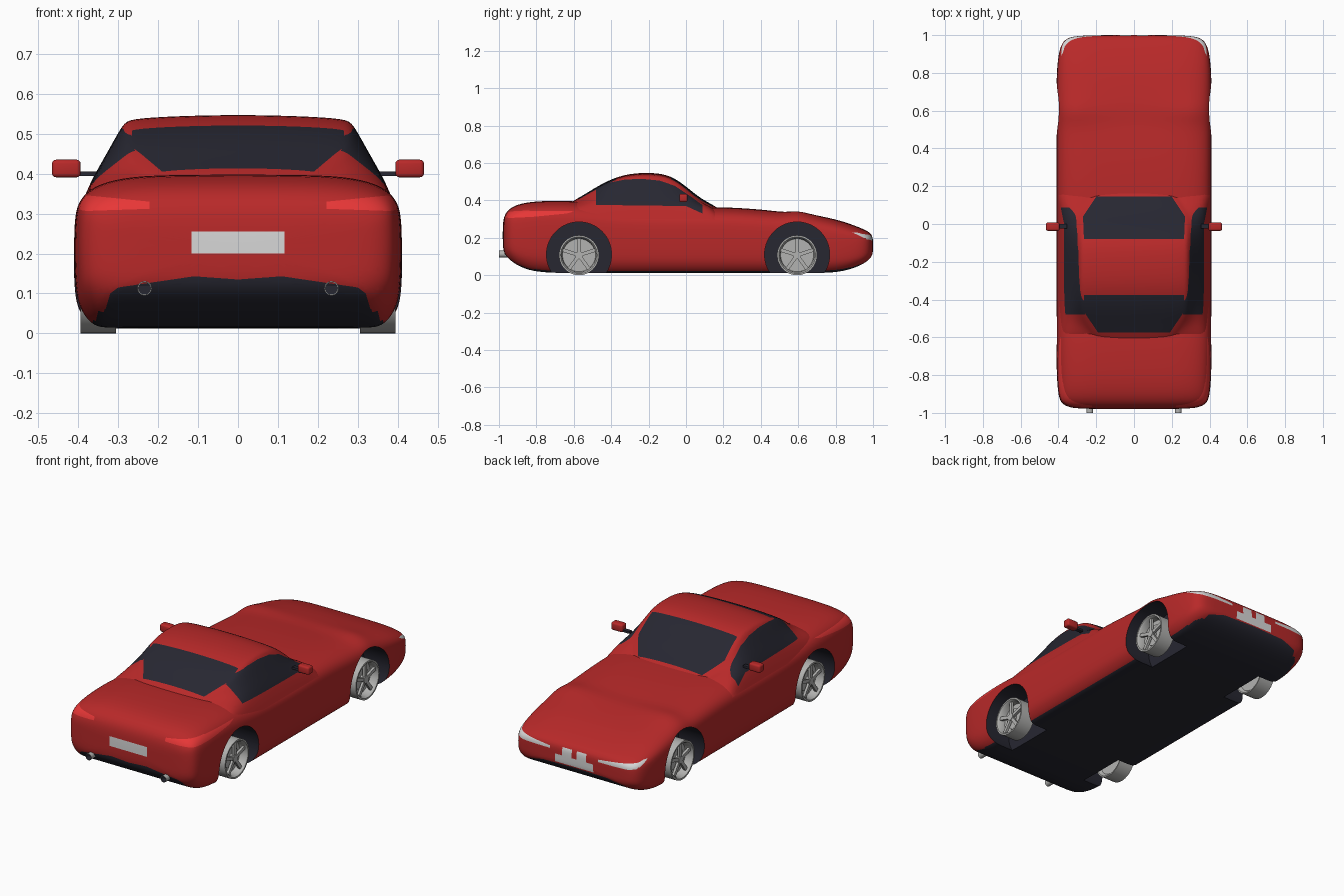
import bpy, bmesh, math
from mathutils import Vector, Matrix

cube = bpy.data.objects.get("Cube")
if cube:
    bpy.data.objects.remove(cube)

PALETTE = {"body red": (.48, .022, .022), "lamp red": (.85, .04, .04),
           "dark glass and trim": (.02, .02, .031), "plate white": (.68, .68, .68),
           "wheel metal": (.45, .45, .44)}
RED, LAMP, DARK, WHITE, METAL = range(5)
MATS = []
for name, rgb in PALETTE.items():
    m = bpy.data.materials.new(name)
    m.use_nodes = True
    m.diffuse_color = (*rgb, 1)
    m.node_tree.nodes["Principled BSDF"].inputs["Base Color"].default_value = (*rgb, 1)
    MATS.append(m)


def make(name, bm, mat=None):
    bmesh.ops.recalc_face_normals(bm, faces=bm.faces)
    if mat is not None:
        for f in bm.faces:
            f.material_index = mat
    me = bpy.data.meshes.new(name)
    bm.to_mesh(me)
    bm.free()
    for m in MATS:
        me.materials.append(m)
    ob = bpy.data.objects.new(name, me)
    bpy.context.collection.objects.link(ob)
    return ob


def activate(ob):
    bpy.ops.object.select_all(action='DESELECT')
    ob.select_set(True)
    bpy.context.view_layer.objects.active = ob


def smooth(ob, angle=35):
    activate(ob)
    bpy.ops.object.shade_smooth_by_angle(angle=math.radians(angle))


def apply(ob, kind, **props):
    mod = ob.modifiers.new(kind, kind)
    for k, v in props.items():
        setattr(mod, k, v)
    activate(ob)
    bpy.ops.object.modifier_apply(modifier=mod.name)


def loft(bm, rings, closed, caps=False):
    rows = [[bm.verts.new(p) for p in r] for r in rings]
    n = len(rows[0])
    for a, b in zip(rows, rows[1:]):
        for i in range(n if closed else n - 1):
            j = (i + 1) % n
            bm.faces.new((a[i], a[j], b[j], b[i]))
    if caps:
        bm.faces.new(rows[0])
        bm.faces.new(rows[-1])


def cylinder(bm, r, x0, x1, at=(0, 0), seg=32):
    mat = Matrix.Translation(((x0 + x1) / 2, *at)) @ Matrix.Rotation(math.pi / 2, 4, 'Y')
    return bmesh.ops.create_cone(bm, cap_ends=True, segments=seg, radius1=r, radius2=r,
                                 depth=abs(x1 - x0), matrix=mat)["verts"]


def inside(p, poly):
    hit = False
    for (ax, ay), (bx, by) in zip(poly, poly[1:] + poly[:1]):
        if (ay > p[1]) != (by > p[1]) and p[0] < (bx - ax) * (p[1] - ay) / (by - ay) + ax:
            hit = not hit
    return hit


def paint(bm, axis, poly, mat, test):
    """Cut a polygon, projected along an axis, into the surface and colour it."""
    u, v = [i for i in range(3) if i != axis]
    lo = [min(p[k] for p in poly) - .05 for k in (0, 1)]
    hi = [max(p[k] for p in poly) + .05 for k in (0, 1)]

    def region():
        bm.normal_update()
        found = []
        for f in bm.faces:
            c = f.calc_center_median()
            if lo[0] < c[u] < hi[0] and lo[1] < c[v] < hi[1] and test(c, f.normal):
                found.append((f, c))
        return found

    for a, b in zip(poly, poly[1:] + poly[:1]):
        faces = [f for f, c in region()]
        geom = faces + list({e for f in faces for e in f.edges}) + list({w for f in faces for w in f.verts})
        co, no = Vector(), Vector()
        co[u], co[v] = a
        no[u], no[v] = a[1] - b[1], b[0] - a[0]
        bmesh.ops.bisect_plane(bm, geom=geom, plane_co=co, plane_no=no.normalized(), dist=1e-5)
    for f, c in region():
        if inside((c[u], c[v]), poly):
            f.material_index = mat


def both(poly):
    return poly, [(-a, b) for a, b in poly]


def mirrored(poly):
    return poly + [(-a, b) for a, b in reversed(poly)]


# Body shell: rounded sections (y, half width, top, bottom)
SECTIONS = [(-.98, .12, .24, .19), (-.978, .3, .29, .14), (-.968, .355, .327, .11),
            (-.945, .39, .356, .085), (-.9, .402, .38, .05), (-.82, .409, .395, .02),
            (-.7, .412, .399, .012), (-.57, .412, .397, .012), (-.4, .412, .37, .012),
            (-.1, .412, .362, .012), (.13, .412, .366, .012), (.3, .412, .36, .012),
            (.45, .412, .347, .012), (.53, .412, .335, .012), (.6, .412, .334, .012),
            (.68, .412, .323, .012), (.8, .41, .3, .014), (.88, .403, .274, .032),
            (.945, .39, .249, .058), (.982, .362, .23, .085), (.998, .31, .208, .11),
            (1, .12, .175, .14)]


def section(y, w, top, bottom, n=36):
    mid, ring = (top + bottom) / 2, []
    for i in range(n):
        c, s = math.cos(math.tau * i / n), math.sin(math.tau * i / n)
        e = .45 if s > 0 else .5
        x = math.copysign(w * abs(c) ** e, c)
        lift = abs(s) ** e
        if s > 0:
            bump = .024 * math.exp(-((y - .6) / .07) ** 2) * min(1, abs(x) / .3) ** 2
            z = mid + lift * (top - mid + bump)
        else:
            z = max(bottom, mid - lift * (mid - bottom) * 1.22)
        ring.append((x, y, z))
    return ring


bm = bmesh.new()
loft(bm, [section(*s) for s in SECTIONS], True, caps=True)
body = make("body_shell", bm, RED)
apply(body, 'SUBSURF', levels=2)

# Wheel wells
AXLES = (-.572, .594)
bm = bmesh.new()
for y in AXLES:
    for s in (1, -1):
        cylinder(bm, .174, s * .25, s * .5, (y, .111), 64)
cutter = make("wheel_well_cutter", bm, DARK)
cutter.hide_render = True
apply(body, 'BOOLEAN', operation='DIFFERENCE', solver='EXACT', object=cutter)
bpy.data.objects.remove(cutter)

# Body colours: underside, bumpers, lamps and number plates
bm = bmesh.new()
bm.from_mesh(body.data)
bm.normal_update()
for f in bm.faces:
    if f.normal.z < -.85:
        f.material_index = DARK
rear = lambda c, n: c.y < -.72 and n.y < -.1
nose = lambda c, n: c.y > .82 and n.y > .1
flank = lambda c, n: abs(n.x) > .55 and abs(c.x) > .3
paint(bm, 1, mirrored([(0, .135), (.11, .143), (.3, .115), (.32, .1), (.35, 0)]), DARK, rear)
paint(bm, 1, mirrored([(0, .115), (.2, .11), (.3, .085), (.34, 0)]), DARK, nose)
paint(bm, 1, mirrored([(.117, .255), (.117, .2)]), WHITE, rear)
paint(bm, 1, mirrored([(.015, .165), (.015, .21), (.075, .21), (.075, .165), (.12, .165), (.12, .12)]),
      WHITE, nose)
for p in both([(.222, .33), (.4, .348), (.4, .306), (.222, .312)]):
    paint(bm, 1, p, LAMP, lambda c, n: rear(c, n) and abs(n.x) < .75)
for p in both([(.15, .2), (.15, .187), (.33, .187), (.42, .2), (.42, .235), (.36, .22)]):
    paint(bm, 1, p, WHITE, lambda c, n: nose(c, n) and abs(n.x) < .75)
paint(bm, 0, [(-.97, .305), (-.94, .345), (-.59, .342), (-.64, .33), (-.82, .312)], LAMP, flank)
paint(bm, 0, [(.89, .23), (.96, .226), (1, .218), (1, .192), (.95, .2)], WHITE, flank)
bm.to_mesh(body.data)
bm.free()
smooth(body)

# Cabin: (y, roof height, roof edge half width)
ROOF = [(-.68, .34, .15), (-.62, .388, .19), (-.575, .415, .225), (-.52, .447, .26),
        (-.46, .485, .278), (-.38, .523, .282), (-.3, .545, .282), (-.2, .55, .282),
        (-.12, .543, .282), (-.06, .52, .282), (0, .476, .282), (.05, .434, .278),
        (.1, .4, .252), (.145, .377, .222), (.2, .34, .17)]
rings = []
for y, h, w in ROOF:
    belt = min(.375, h - .03)
    half = [(.4, min(.3, belt - .03)), (.373, belt), (w + .045, belt + (h - belt) * .45),
            (w + .006, h - .022), (w - .012, h - .011), (w * .6, h - .004)]
    rings.append([(x, y, z) for x, z in half] + [(0, y, h)] + [(-x, y, z) for x, z in reversed(half)])
bm = bmesh.new()
loft(bm, rings, False)
cabin = make("cabin", bm, RED)
apply(cabin, 'SUBSURF', levels=2)
bm = bmesh.new()
bm.from_mesh(cabin.data)
top = lambda c, n: abs(n.z) > .3
side = lambda c, n: abs(c.x) > .2 and abs(n.x) > .25
paint(bm, 0, [(-.48, .376), (-.48, .46), (-.41, .495), (-.33, .511), (-.24, .516), (-.14, .506),
              (-.06, .478), (.02, .425), (.088, .375), (.088, .33), (0, .37)], DARK, side)
paint(bm, 2, mirrored([(.265, -.08), (.27, .04), (.2, .145)]), DARK, top)
paint(bm, 2, mirrored([(.265, -.375), (.268, -.46), (.19, -.575)]), DARK, top)
bm.to_mesh(cabin.data)
bm.free()
smooth(cabin, 50)

# Wheel: turned rim, brake disc, five spokes and hub
PROFILE = [(-.03, .002), (-.03, .085), (-.045, .1), (-.045, .107), (.045, .107),
           (.045, .098), (.036, .091), (0, .088), (0, .002)]
bm = bmesh.new()
angles = [math.tau * i / 48 for i in range(48)]
loft(bm, [[(x, r * math.cos(a), r * math.sin(a)) for a in angles] for x, r in PROFILE], True)
for f in bm.faces:
    f.material_index = DARK if abs(f.calc_center_median().x) < .001 and abs(f.normal.x) > .9 else METAL
old = set(bm.faces)
cylinder(bm, .06, -.005, .008)
cylinder(bm, .02, 0, .036, seg=20)
for k in range(5):
    spin = Matrix.Rotation(math.tau * k / 5 + math.pi / 2, 4, 'X')
    bmesh.ops.create_cube(bm, size=1, matrix=spin @ Matrix.Translation((.026, .054, 0))
                          @ Matrix.Diagonal((.014, .08, .019, 1)))
for f in set(bm.faces) - old:
    f.material_index = METAL
wheel = make("wheel_rear_left", bm)
smooth(wheel)
wheel.location = (.35, AXLES[0], .107)
for name, s, y in (("wheel_rear_right", -1, AXLES[0]), ("wheel_front_left", 1, AXLES[1]),
                   ("wheel_front_right", -1, AXLES[1])):
    twin = bpy.data.objects.new(name, wheel.data)
    twin.location = (s * .35, y, .107)
    twin.rotation_euler.z = 0 if s > 0 else math.pi
    bpy.context.collection.objects.link(twin)

# Door mirrors and exhaust pipes
for s, tag in ((1, "left"), (-1, "right")):
    bm = bmesh.new()
    bmesh.ops.create_cube(bm, size=1, matrix=Matrix.Translation((s * .43, -.014, .413))
                          @ Matrix.Diagonal((.072, .044, .044, 1)))
    bmesh.ops.bevel(bm, geom=bm.edges[:], offset=.01, segments=3, affect='EDGES', profile=.5)
    smooth(make("mirror_" + tag, bm, RED))
    bm = bmesh.new()
    bmesh.ops.create_cube(bm, size=1, matrix=Matrix.Translation((s * .38, -.012, .4))
                          @ Matrix.Diagonal((.05, .022, .012, 1)))
    make("mirror_stalk_" + tag, bm, DARK)
    bm = bmesh.new()
    loft(bm, [[(s * .234 + r * math.cos(a), y, .113 + r * math.sin(a)) for a in angles[::2]]
              for y, r in ((-.9, .018), (-1, .018), (-1, .015), (-.97, .015))], True, caps=True)
    pipe = make("exhaust_" + tag, bm, METAL)
    for f in pipe.data.polygons:
        if f.center.y > -.99 and f.center.y < -.96:
            f.material_index = DARK
    smooth(pipe)
